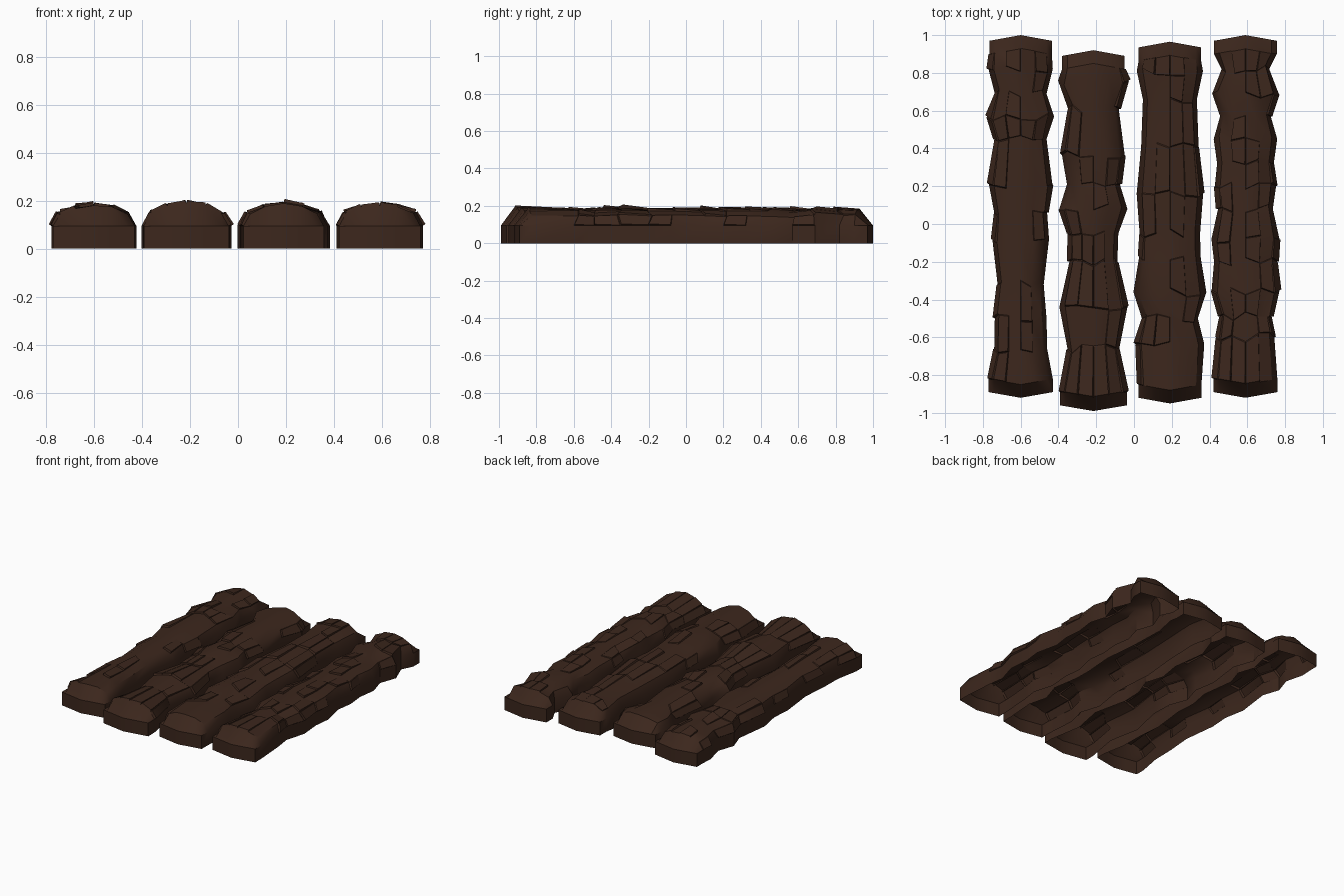
import bpy, bmesh, random
from mathutils import Vector

if "Cube" in bpy.data.objects:
    bpy.data.objects.remove(bpy.data.objects["Cube"])

random.seed(4)

bark = bpy.data.materials.new("dark_bark")
bark.diffuse_color = (0.045, 0.02, 0.012, 1)
bark.use_nodes = True
bark.node_tree.nodes["Principled BSDF"].inputs["Base Color"].default_value = bark.diffuse_color

# Half cross-section: fraction of half width, height
SECTION = [(-1, 0), (-1, .095), (-.83, .15), (-.45, .175), (0, .187),
           (.45, .175), (.83, .15), (1, .095), (1, 0)]
N = len(SECTION)

# Each log: centre x, stations along y, half width at each station
LOGS = [
    (-.60, [.97, .82, .69, .57, .45, .21, .06, -.08, -.32, -.50, -.66, -.89],
     [.165, .17, .137, .177, .137, .168, .14, .15, .122, .137, .14, .17]),
    (-.215, [.89, .76, .61, .365, .21, .08, -.05, -.20, -.44, -.66, -.96],
     [.166, .187, .134, .166, .14, .18, .132, .127, .18, .137, .177]),
    (.19, [.935, .81, .66, .41, .16, -.05, -.17, -.36, -.50, -.635, -.92],
     [.165, .175, .143, .152, .176, .16, .162, .193, .148, .182, .167]),
    (.59, [.97, .82, .69, .57, .45, .32, .20, .08, -.08, -.20, -.35, -.49, -.60, -.89],
     [.166, .126, .176, .134, .168, .15, .162, .145, .18, .166, .179, .137, .153, .169]),
]


def end_ring(bm, cx, y, w, sign, z):
    """Pointed ring at a log end, clipped to height z."""
    return [bm.verts.new((cx + u * w, y + sign * .03 * (1 - abs(u)), min(h, z)))
            for u, h in SECTION]


def body_ring(bm, cx, y, w, bulge=0, sign=0):
    ring = []
    crest = .95 + .9 * (w - .13)
    for j, (u, h) in enumerate(SECTION):
        inner = 2 <= j <= N - 3
        dy = random.uniform(-.025, .025) if inner and not sign else sign * .03 * (1 - abs(u))
        dz = random.uniform(-.006, .006) if inner else 0
        z = h * crest + dz if inner else h
        ring.append(bm.verts.new((cx + u * w, y + dy, z)))
    return ring


def build_log(index, cx, ys, ws):
    bm = bmesh.new()
    # Rings from back to front, with sloped shoulders at both ends
    rings = [end_ring(bm, cx, ys[0], ws[0], 1, .095),
             body_ring(bm, cx, ys[0] - .07, ws[0], sign=1)]
    rings += [body_ring(bm, cx, y, w) for y, w in zip(ys[1:-1], ws[1:-1])]
    rings += [body_ring(bm, cx, ys[-1] + .07, ws[-1], sign=-1),
              end_ring(bm, cx, ys[-1], ws[-1], -1, .095)]
    plates = []
    for i, (a, b) in enumerate(zip(rings, rings[1:])):
        for j in range(N - 1):
            f = bm.faces.new((a[j], b[j], b[j + 1], a[j + 1]))
            if 0 < i < len(rings) - 2 and 1 <= j <= N - 3 and random.random() < .4:
                plates.append(f)
    # Upright end walls; the underside stays open
    for ring in (rings[0], rings[-1]):
        low = [bm.verts.new((v.co.x, v.co.y, 0)) for v in ring[2:-2]]
        low = [ring[0]] + low + [ring[-1]]
        top = ring[1:-1]
        for k in range(len(top) - 1):
            bm.faces.new((top[k], top[k + 1], low[k + 1], low[k]))
    bmesh.ops.recalc_face_normals(bm, faces=bm.faces)
    if sum(f.normal.z for f in bm.faces) < 0:
        bmesh.ops.reverse_faces(bm, faces=bm.faces)
    # Raised bark plates, lifted more at one end and one side
    for f in bmesh.ops.extrude_discrete_faces(bm, faces=plates)["faces"]:
        f.normal_update()
        n, c = f.normal.copy(), f.calc_center_median()
        side = random.choice((-1, 1))
        for v in f.verts:
            lift = .003
            if v.co.y < c.y:
                lift += .007
            if (v.co.x - c.x) * side > 0:
                lift += .004
            v.co += n * lift + (c - v.co) * .05
    mesh = bpy.data.meshes.new(f"log_{index}")
    bm.to_mesh(mesh)
    bm.free()
    mesh.materials.append(bark)
    obj = bpy.data.objects.new(f"log_{index}", mesh)
    bpy.context.collection.objects.link(obj)
    bpy.ops.object.select_all(action='DESELECT')
    obj.select_set(True)
    bpy.context.view_layer.objects.active = obj
    bpy.ops.object.shade_smooth_by_angle(angle=.6)


for i, (cx, ys, ws) in enumerate(LOGS, 1):
    build_log(i, cx, ys, ws)
